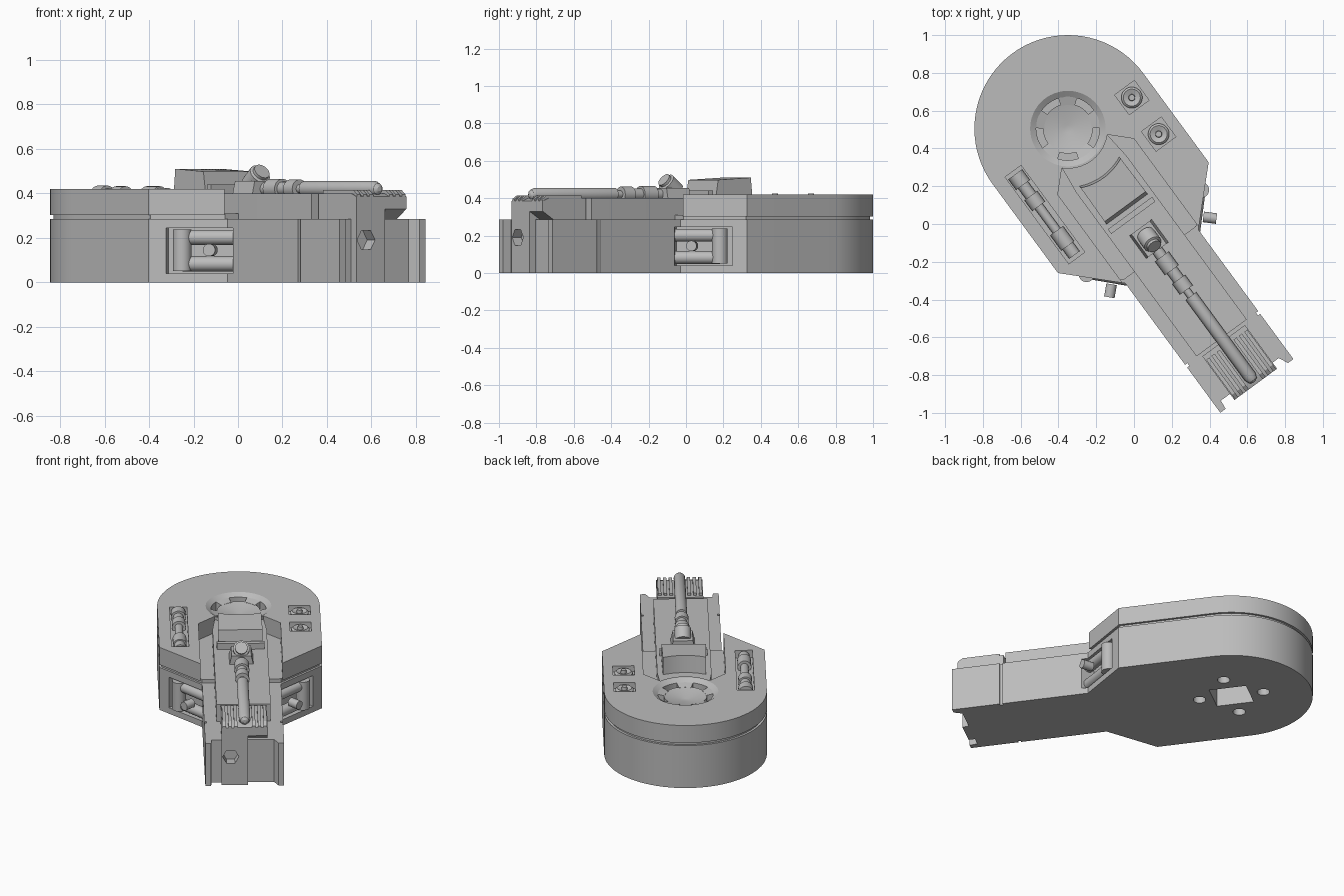
import bpy, bmesh, math
from mathutils import Matrix, Vector

if "Cube" in bpy.data.objects:
    bpy.data.objects.remove(bpy.data.objects["Cube"], do_unlink=True)

grey = bpy.data.materials.new("warm_grey")
grey.use_nodes = True
grey.diffuse_color = (0.5, 0.5, 0.5, 1)
grey.node_tree.nodes["Principled BSDF"].inputs["Base Color"].default_value = (0.5, 0.5, 0.5, 1)

# Whole model is laid out along its arm axis, then turned and moved into place.
# Layout coordinates: t = sideways, s = distance along the arm from the drum centre.
PLACE = Matrix.Translation((-0.35, 0.505, 0)) @ Matrix.Rotation(math.radians(36.3), 4, 'Z')
SIDE = Matrix(((0, 0, 1, 0), (-1, 0, 0, 0), (0, -1, 0, 0), (0, 0, 0, 1)))
ID = Matrix.Identity(4)
parts = []


def prism(bm, outline, z0, z1, m=ID):
    low, high = ([bm.verts.new(m @ Vector((t, -s, z))) for t, s in outline] for z in (z0, z1))
    bm.faces.new(low)
    bm.faces.new(high[::-1])
    for i in range(len(low)):
        bm.faces.new((low[i - 1], low[i], high[i], high[i - 1]))
    return low, high


def box(bm, t0, t1, s0, s1, z0, z1, m=ID):
    return prism(bm, [(t0, s0), (t1, s0), (t1, s1), (t0, s1)], z0, z1, m)


def axis(t, s, z, direction=(0, 0, 1)):
    dt, ds, dz = direction
    turn = Vector((dt, -ds, dz)).to_track_quat('Z', 'Y').to_matrix().to_4x4()
    return Matrix.Translation((t, -s, z)) @ turn


def lathe(bm, profile, m, n=28):
    rings = [[bm.verts.new(m @ Vector((r * math.cos(a), r * math.sin(a), h)))
              for a in (math.tau * i / n for i in range(n))] for r, h in profile]
    for a, b in zip(rings, rings[1:]):
        for i in range(n):
            bm.faces.new((a[i - 1], a[i], b[i], b[i - 1]))
    bm.faces.new(rings[0])
    bm.faces.new(rings[-1])


def rod(bm, r, h0, h1, m, n=24):
    lathe(bm, [(r, h0), (r, h1)], m, n)


def finish(name, bm, mirror=False, cutter=False):
    bmesh.ops.recalc_face_normals(bm, faces=bm.faces)
    mesh = bpy.data.meshes.new(name)
    bm.to_mesh(mesh)
    bm.free()
    ob = bpy.data.objects.new(name, mesh)
    bpy.context.collection.objects.link(ob)
    ob.matrix_world = PLACE
    mesh.materials.append(grey)
    if mirror:
        ob.modifiers.new("mirror", 'MIRROR')
    ob.hide_render = cutter
    if not cutter:
        parts.append(ob)
    return ob


def cut(ob, cutters):
    for c in cutters:
        mod = ob.modifiers.new("cut", 'BOOLEAN')
        mod.operation, mod.solver, mod.object = 'DIFFERENCE', 'EXACT', c
    dg = bpy.context.evaluated_depsgraph_get()
    mesh = bpy.data.meshes.new_from_object(ob.evaluated_get(dg))
    ob.modifiers.clear()
    ob.data = mesh
    for c in cutters:
        bpy.data.objects.remove(c, do_unlink=True)


def arc(r, a0, a1, n):
    angles = [math.radians(a0 + (a1 - a0) * i / n) for i in range(n + 1)]
    return [(r * math.cos(a), -r * math.sin(a)) for a in angles]


# Frame of the slanted cheek: x along it, y outward, z up
along = Vector((-0.245, -0.255, 0)).normalized()
out = Vector((0, 0, 1)).cross(along)
CHEEK = Matrix.Translation((0.495, -0.585, 0)) @ Matrix((along, out, (0, 0, 1))).transposed().to_4x4()

# Lower hull with the notched arm end
bm = bmesh.new()
prism(bm, arc(0.495, 0, 180, 40) + [
    (-0.495, 0.585), (-0.24, 0.84), (-0.24, 1.69), (-0.205, 1.69), (-0.2, 1.64), (-0.14, 1.64),
    (-0.14, 1.68), (0.02, 1.68), (0.02, 1.64), (0.18, 1.64), (0.205, 1.69), (0.24, 1.69),
    (0.24, 0.84), (0.495, 0.585)], 0, 0.285)
hull = finish("lower_hull", bm)

# Paired cuts: cheek pocket and arm joint groove
bm = bmesh.new()
box(bm, 0.08, 0.39, -0.03, 0.07, 0.04, 0.245, CHEEK)
box(bm, 0.225, 0.3, 1.375, 1.393, -0.1, 0.4)
paired = finish("paired_cutter", bm, True, True)

# Single cuts: hexagonal socket in the arm end, mounting holes underneath
bm = bmesh.new()
rod(bm, 0.05, -0.06, 0.1, axis(-0.085, 1.68, 0.19, (0, 1, 0)), 6)
box(bm, -0.1, 0.1, -0.115, 0.115, -0.1, 0.19)
for t, s in arc(0.2, 0, 270, 3):
    rod(bm, 0.038, -0.1, 0.12, axis(t, s, 0))
cut(hull, [paired, finish("socket_cutter", bm, False, True)])

# Recessed seam and upper deck with a trench for the arm
bm = bmesh.new()
prism(bm, arc(0.48, 0, 180, 40) + [(-0.48, 0.58), (-0.24, 0.82), (0.24, 0.82), (0.48, 0.58)], 0.28, 0.31)
finish("hull_seam", bm)

bm = bmesh.new()
prism(bm, arc(0.495, 0, 180, 40) + [(-0.495, 0.585), (-0.25, 0.83), (-0.25, 0.25)]
      + arc(0.212, 225, 315, 10) + [(0.25, 0.25), (0.25, 0.83), (0.495, 0.585)], 0.303, 0.42)
deck = finish("upper_deck", bm)
studs = [(0.37, 0.068), (0.37, 0.308)]
bm = bmesh.new()
rod(bm, 0.2, 0.33, 0.5, ID, 48)
for t, s in studs:
    box(bm, t - 0.065, t + 0.065, s - 0.065, s + 0.065, 0.38, 0.5)
box(bm, -0.42, -0.315, 0.01, 0.58, 0.37, 0.5)
cut(deck, [finish("deck_cutter", bm, False, True)])

# Round vent: sloped rim, shallow hub and five spokes
bm = bmesh.new()
lathe(bm, [(0.2, 0.32), (0.2, 0.42), (0.168, 0.4), (0.168, 0.325)], ID, 48)
finish("vent_rim", bm)
bm = bmesh.new()
lathe(bm, [(0.132, 0.33), (0.132, 0.388), (0.02, 0.362)], ID, 40)
finish("vent_hub", bm)
bm = bmesh.new()
for k in range(5):
    a = -90 + 72 * k
    low, high = prism(bm, arc(0.125, a - 17, a + 17, 4) + arc(0.175, a + 17, a - 17, 4), 0.33, 0.388)
    for v in high[5:]:
        v.co.z = 0.402
finish("vent_spokes", bm)

# Deck studs
bm = bmesh.new()
for t, s in studs:
    lathe(bm, [(0.056, 0.375), (0.056, 0.405), (0.045, 0.415), (0.018, 0.405), (0.016, 0.425)], axis(t, s, 0))
finish("deck_studs", bm)

# Stepped pipe in the deck slot
bm = bmesh.new()
for s0, s1, r in [(0.03, 0.1, 0.045), (0.1, 0.17, 0.032), (0.17, 0.24, 0.042), (0.24, 0.4, 0.025),
                  (0.4, 0.5, 0.042), (0.5, 0.56, 0.034)]:
    rod(bm, r, s0, s1, axis(-0.368, 0, 0.39, (0, 1, 0)))
finish("deck_pipe", bm)

# Cheek pipework: upright tank, two pipes and a bolt
bm = bmesh.new()
rod(bm, 0.042, 0.05, 0.238, CHEEK @ axis(0.15, 0.02, 0))
for z in (0.083, 0.202):
    rod(bm, 0.034, 0.15, 0.4, CHEEK @ axis(0, 0.03, z, (1, 0, 0)))
rod(bm, 0.028, -0.08, -0.01, CHEEK @ axis(0.29, 0, 0.145, (0, 1, 0)))
finish("cheek_pipes", bm, True)

# Upper arm beam, ending at the joint
bm = bmesh.new()
prism(bm, arc(0.21, 225, 315, 10) + [(0.165, 0.3), (0.165, 1.375), (-0.165, 1.375), (-0.165, 0.3)], 0.28, 0.4)
finish("arm_beam", bm)

# Muzzle block with undercut end, support pillar and cooling ribs
bm = bmesh.new()
prism(bm, [(1.393, 0.28), (1.6, 0.28), (1.68, 0.33), (1.68, 0.385), (1.64, 0.4), (1.393, 0.4)],
      -0.14, 0.14, SIDE)
finish("muzzle_block", bm)
bm = bmesh.new()
box(bm, -0.14, 0.02, 1.5, 1.68, 0.28, 0.384)
finish("muzzle_pillar", bm)
bm = bmesh.new()
for t in (0.055, 0.09, 0.125):
    prism(bm, [(1.42, 0.39), (1.68, 0.37), (1.68, 0.395), (1.65, 0.415), (1.42, 0.415)],
          t - 0.01, t + 0.01, SIDE)
finish("cooling_ribs", bm, True)

# Hood with a hollow curved back and sloped front
bm = bmesh.new()
low, high = prism(bm, arc(0.31, 245, 295, 12) + [(0.135, 0.53), (-0.135, 0.53)], 0.395, 0.51)
for v in high:
    v.co.y -= 0.012
for v in high[-2:]:
    v.co += Vector((0, 0.03, -0.012))
finish("hood", bm)
bm = bmesh.new()
box(bm, -0.145, 0.145, 0.555, 0.585, 0.39, 0.44)
finish("hood_front_bar", bm)

# Gun mount and tilted sight
bm = bmesh.new()
low, high = box(bm, -0.075, 0.075, 0.65, 0.8, 0.39, 0.455)
for v in high:
    v.co.x *= 0.8
finish("gun_mount", bm)
bm = bmesh.new()
lathe(bm, [(0.05, -0.05), (0.05, 0.03), (0.038, 0.035), (0.038, 0.05)], axis(0, 0.735, 0.468, (0, 0.75, 0.6)))
finish("sight", bm)

# Stepped barrel along the arm
bm = bmesh.new()
lathe(bm, [(0.03, 0.78), (0.03, 0.84), (0.045, 0.84), (0.045, 0.93), (0.032, 0.93), (0.032, 0.99),
           (0.042, 0.99), (0.042, 1.06), (0.02, 1.06), (0.02, 1.1), (0.035, 1.1), (0.035, 1.63),
           (0.025, 1.655), (0.01, 1.665)], axis(0, 0, 0.42, (0, 1, 0)))
finish("barrel", bm)

# Smooth round parts, keep hard edges
bpy.ops.object.select_all(action='DESELECT')
for ob in parts:
    ob.select_set(True)
bpy.context.view_layer.objects.active = parts[0]
bpy.ops.object.shade_smooth_by_angle(angle=math.radians(30))
